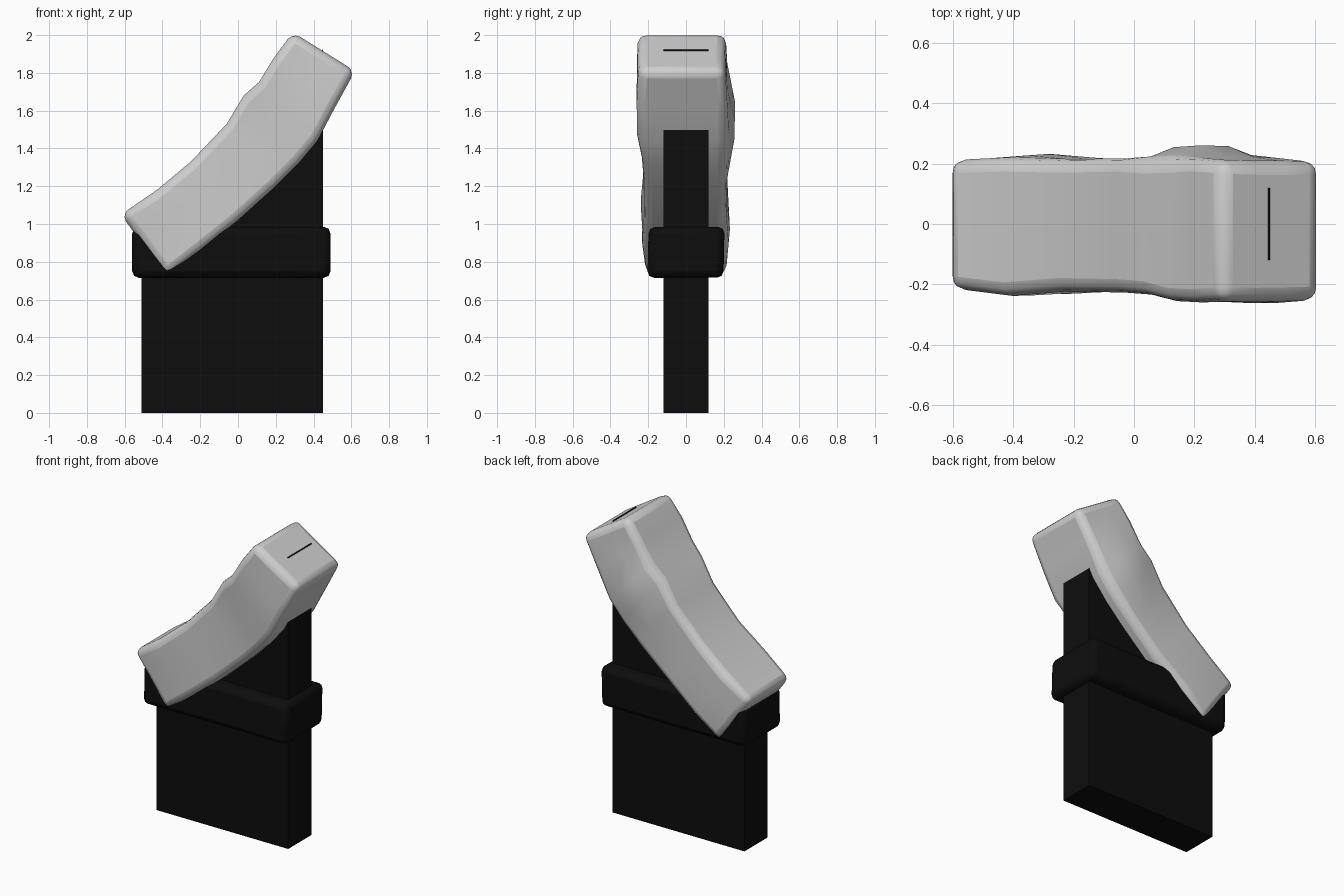
import bpy, bmesh, math, random
from mathutils import Vector

if "Cube" in bpy.data.objects:
    bpy.data.objects.remove(bpy.data.objects["Cube"], do_unlink=True)
random.seed(4)


def material(name, value):
    m = bpy.data.materials.new(name)
    m.use_nodes = True
    colour = (value, value, value, 1)
    m.diffuse_color = colour
    m.node_tree.nodes["Principled BSDF"].inputs["Base Color"].default_value = colour
    return m


black = material("black", 0.004)
pale_grey = material("pale grey", 0.62)


def loft(name, rings, mat, bevel=0, segments=2, smooth=False):
    """Skin closed rings of points, cap both ends and round the edges."""
    bm = bmesh.new()
    loops = [[bm.verts.new(p) for p in ring] for ring in rings]
    for a, b in zip(loops, loops[1:]):
        for i in range(len(a)):
            j = (i + 1) % len(a)
            bm.faces.new((a[i], a[j], b[j], b[i]))
    bm.faces.new(loops[0])
    bm.faces.new(loops[-1])
    bmesh.ops.recalc_face_normals(bm, faces=bm.faces)
    mesh = bpy.data.meshes.new(name)
    bm.to_mesh(mesh)
    bm.free()
    mesh.materials.append(mat)
    obj = bpy.data.objects.new(name, mesh)
    bpy.context.collection.objects.link(obj)
    if bevel:
        mod = obj.modifiers.new("rounding", "BEVEL")
        mod.width = bevel
        mod.segments = segments
        mod.limit_method = "ANGLE"
        mod.angle_limit = math.radians(40)
    if smooth:
        bpy.ops.object.select_all(action="DESELECT")
        obj.select_set(True)
        bpy.context.view_layer.objects.active = obj
        bpy.ops.object.shade_smooth_by_angle(angle=math.radians(50))
    return obj


# Flat post with a slanted top whose tip pokes through the bar
outline = [(-0.51, 0), (0.45, 0), (0.45, 1.925), (-0.51, 0.95)]
loft("post", [[(x, y, z) for x, z in outline] for y in (-0.12, 0.12)], black)

# Slightly wobbly band wrapped around the post
band = []
for x in (-0.56, -0.3, 0, 0.25, 0.49):
    w = random.uniform(-0.006, 0.006)
    band.append([(x, -0.2 + w, 0.715), (x, 0.2 + w, 0.715 - w / 2),
                 (x, 0.2 - w, 0.985), (x, -0.2 - w, 0.985 + w / 2)])
loft("band", band, black, 0.035, 2, True)

# Curved slanting bar: upper edge, lower edge, front y, back y, back bulge
stations = [
    ((-0.62, 1.05), (-0.38, 0.72), -0.215, 0.215, 0),
    ((-0.43, 1.18), (-0.2, 0.86), -0.235, 0.22, 0.01),
    ((-0.25, 1.33), (0.0, 1.02), -0.225, 0.215, 0),
    ((-0.06, 1.53), (0.2, 1.2), -0.225, 0.215, 0),
    ((0.03, 1.68), (0.32, 1.32), -0.235, 0.215, 0.04),
    ((0.11, 1.75), (0.42, 1.44), -0.255, 0.215, 0.045),
    ((0.19, 1.88), (0.51, 1.61), -0.26, 0.22, 0),
    ((0.29, 2.015), (0.62, 1.81), -0.255, 0.21, 0),
]
rings = []
for (tx, tz), (bx, bz), front, back, bulge in stations:
    top, low = Vector((tx, 0, tz)), Vector((bx, 0, bz))
    ring = []
    for y, extra, steps in ((front, 0, (0, 0.35, 0.65, 1)),
                            (back, bulge, (1, 0.65, 0.35, 0))):
        for t in steps:
            p = top.lerp(low, t)
            p.y = y + (extra if 0 < t < 1 else 0) + random.uniform(-0.004, 0.004)
            ring.append(p)
    rings.append(ring)
loft("slanted_bar", rings, pale_grey, 0.045, 3, True)
